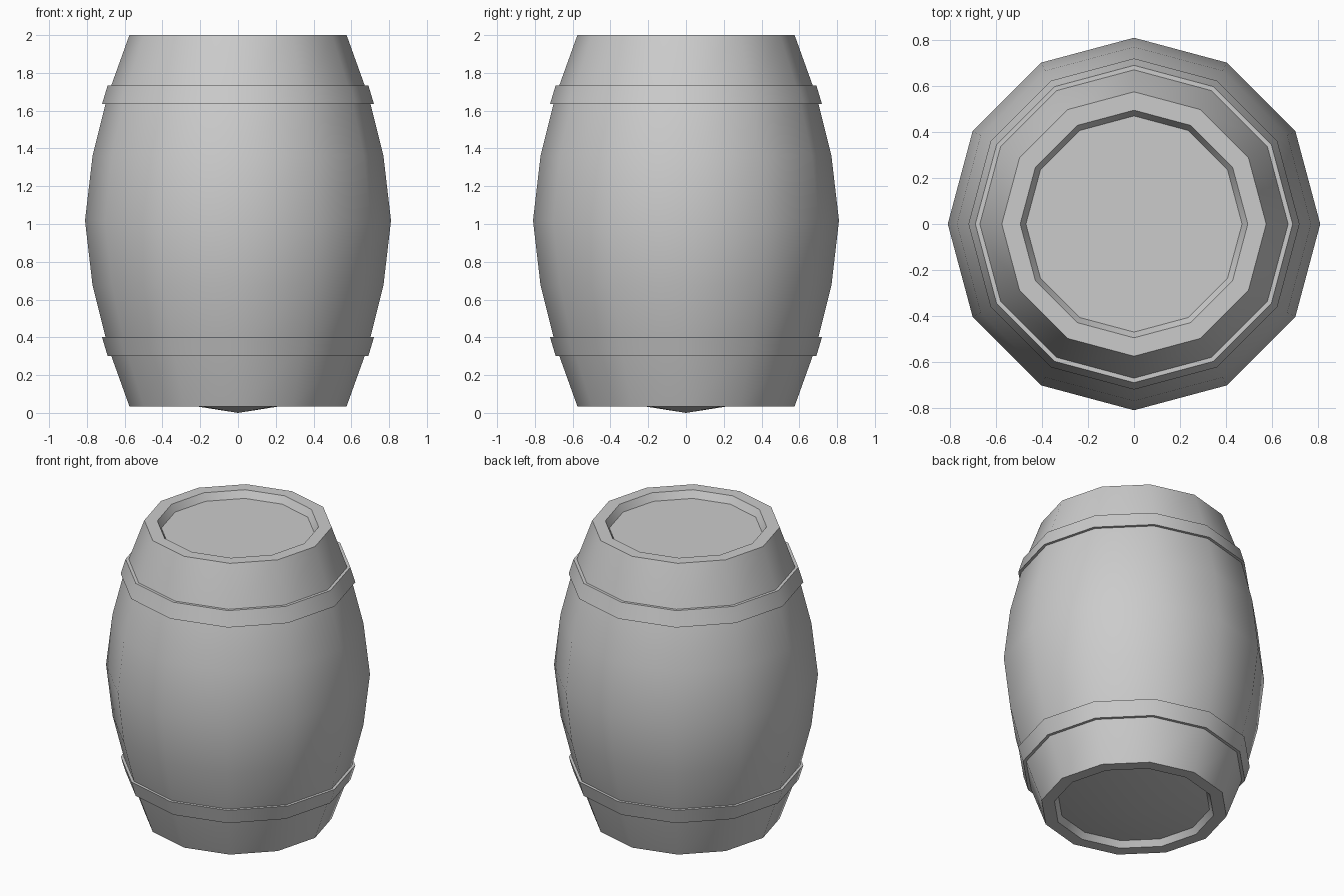
import bpy, bmesh, math

if "Cube" in bpy.data.objects:
    bpy.data.objects.remove(bpy.data.objects["Cube"])

SIDES = 12


def lathe(name, profile, closed=False):
    """Revolve (radius, z) points about z; radius 0 becomes a single pole vertex."""
    bm = bmesh.new()
    rings = []
    for r, z in profile:
        if r == 0:
            rings.append([bm.verts.new((0, 0, z))] * SIDES)
        else:
            rings.append([bm.verts.new((r * math.cos(2 * math.pi * i / SIDES),
                                        r * math.sin(2 * math.pi * i / SIDES), z))
                          for i in range(SIDES)])
    pairs = list(zip(rings, rings[1:]))
    if closed:
        pairs.append((rings[-1], rings[0]))
    for a, b in pairs:
        for i in range(SIDES):
            j = (i + 1) % SIDES
            corners = dict.fromkeys((a[i], a[j], b[j], b[i]))
            bm.faces.new(list(corners))
    bmesh.ops.recalc_face_normals(bm, faces=bm.faces)
    mesh = bpy.data.meshes.new(name)
    bm.to_mesh(mesh)
    bm.free()
    obj = bpy.data.objects.new(name, mesh)
    bpy.context.collection.objects.link(obj)
    bpy.ops.object.select_all(action='DESELECT')
    obj.select_set(True)
    bpy.context.view_layer.objects.active = obj
    bpy.ops.object.shade_smooth_by_angle(angle=math.radians(40))
    return obj


# Barrel body: pointed bottom, recessed rims, bulging staves, flat lid
lathe("barrel_body", [
    (0, 0), (0.47, 0.074), (0.495, 0.035), (0.575, 0.035),
    (0.69, 0.355), (0.77, 0.675), (0.81, 1.018), (0.77, 1.36),
    (0.69, 1.68), (0.575, 2.0), (0.495, 2.0), (0.47, 1.953), (0, 1.953)])

# Hoops: slanted bands mirrored about the barrel's middle
MID = 1.0175
for name, side in (("upper_hoop", 1), ("lower_hoop", -1)):
    lathe(name, [(r, MID + side * dz) for r, dz in (
        (0.72, 0.617), (0.69, 0.717), (0.655, 0.717), (0.685, 0.617))], closed=True)
